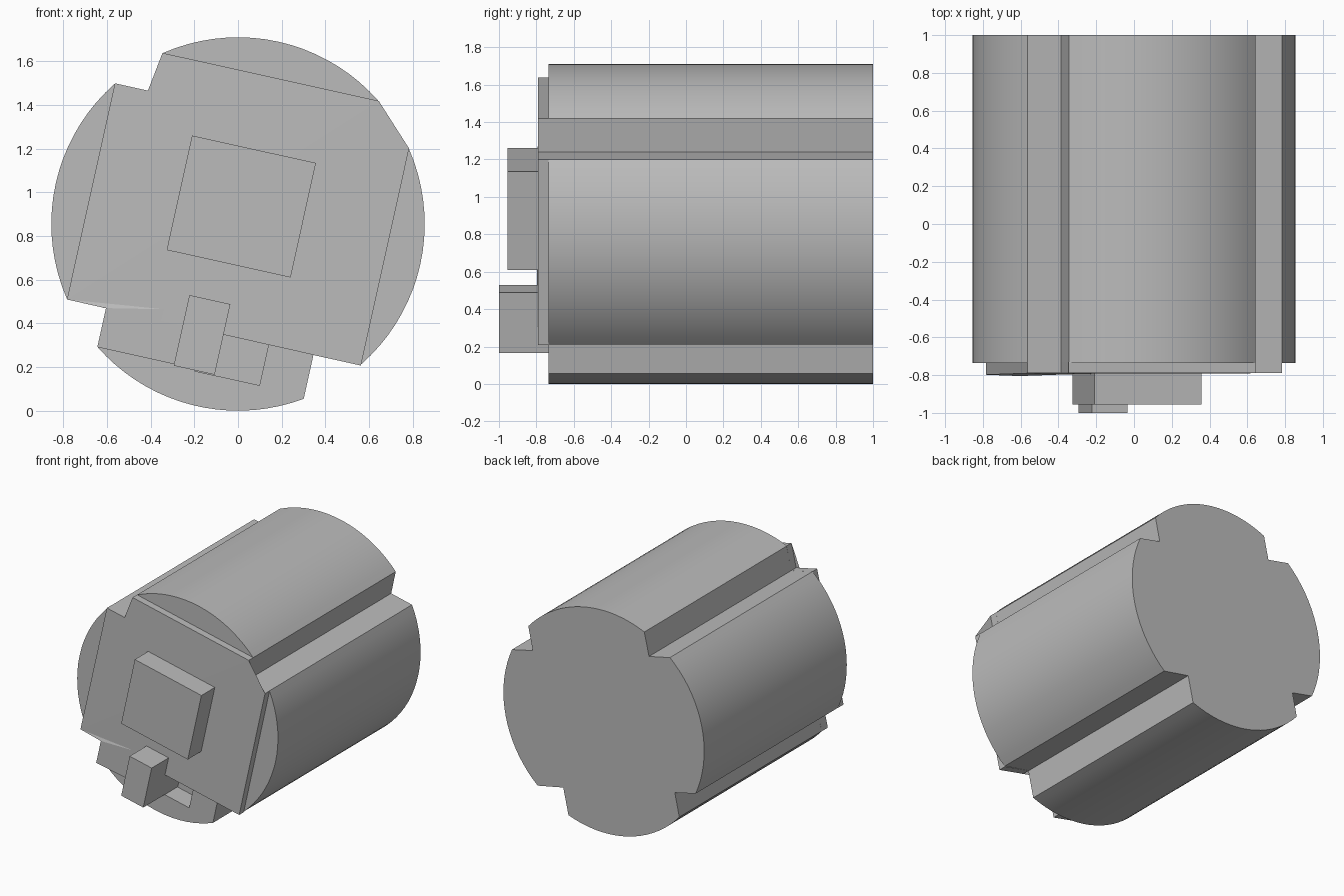
import bpy, bmesh, math

if "Cube" in bpy.data.objects:
    bpy.data.objects.remove(bpy.data.objects["Cube"], do_unlink=True)

RADIUS = 0.855
TILT = math.radians(12.5)
INNER, OUTER = 0.507, 0.69

grey = bpy.data.materials.new("plain_grey")
grey.use_nodes = True
colour = (0.5, 0.5, 0.5, 1)
grey.diffuse_color = colour
grey.node_tree.nodes["Principled BSDF"].inputs["Base Color"].default_value = colour


def place(u, v, y):
    """Turn tilted cross-section coordinates into model coordinates."""
    c, s = math.cos(TILT), math.sin(TILT)
    return (u * c + v * s, y, RADIUS - u * s + v * c)


def prism(name, outline, front, back, raised=None):
    """Extrude a cross-section along y; raised maps corner index to front y."""
    raised = raised or {}
    bm = bmesh.new()
    a = [bm.verts.new(place(u, v, raised.get(i, front))) for i, (u, v) in enumerate(outline)]
    b = [bm.verts.new(place(u, v, back)) for u, v in outline]
    caps = [bm.faces.new(a), bm.faces.new(b[::-1])]
    for i in range(len(a)):
        j = (i + 1) % len(a)
        bm.faces.new((a[i], b[i], b[j], a[j]))
    if raised:
        bmesh.ops.triangulate(bm, faces=caps[:1])
    bmesh.ops.recalc_face_normals(bm, faces=bm.faces[:])
    mesh = bpy.data.meshes.new(name)
    bm.to_mesh(mesh)
    bm.free()
    mesh.materials.append(grey)
    obj = bpy.data.objects.new(name, mesh)
    bpy.context.collection.objects.link(obj)
    return obj


def box(name, u0, u1, v0, v1, front, back):
    return prism(name, [(u0, v0), (u1, v0), (u1, v1), (u0, v1)], front, back)


def arc(start, end, steps=18):
    """Points on the drum's rim, counter-clockwise between two corners."""
    a0, a1 = math.atan2(start[1], start[0]), math.atan2(end[1], end[0])
    if a1 < a0:
        a1 += math.tau
    angles = [a0 + (a1 - a0) * i / steps for i in range(steps + 1)]
    return [(RADIUS * math.cos(a), RADIUS * math.sin(a)) for a in angles]


# Drum with four square notches along its length
I, O = INNER, OUTER
outline = arc((O, -I), (O, I)) + [(I, I)]
outline += arc((I, O), (-I, O)) + [(-I, I)]
outline += arc((-O, I), (-O, -I)) + [(-I, -I)]
outline += arc((-I, -O), (0.467, -0.716)) + [(0.467, -0.511)]
drum = prism("drum", outline, -0.735, 1.0)

# Pocket beside the latch
cutter = box("pocket_cutter", -0.05, 0.256, -0.70, -0.425, -0.9, -0.58)
cutter.hide_render = True
cutter.hide_viewport = True
cut = drum.modifiers.new("pocket", 'BOOLEAN')
cut.operation = 'DIFFERENCE'
cut.solver = 'EXACT'
cut.object = cutter
bpy.context.view_layer.objects.active = drum
drum.select_set(True)
bpy.ops.object.modifier_apply(modifier=cut.name)
bpy.data.objects.remove(cutter, do_unlink=True)
bpy.ops.object.shade_smooth_by_angle(angle=math.radians(30))

# Cross-shaped front plate, slightly raised at its lower left corner
plate = [(-I, -O), (-0.1, -O), (-0.1, -0.425), (0.467, -0.425), (0.467, -0.511),
         (O, -0.511), (O, I), (I, I), (I, O), (-I, O), (-I, I), (-O, I), (-O, -I), (-I, -I)]
prism("front_plate", plate, -0.79, -0.73, {0: -0.805, 12: -0.798, 13: -0.805})

# Raised square panel and the latch block below it
box("centre_panel", -0.293, 0.288, -0.187, 0.35, -0.955, -0.75)
box("latch_block", -0.147, 0.045, -0.697, -0.366, -1.0, -0.58)
